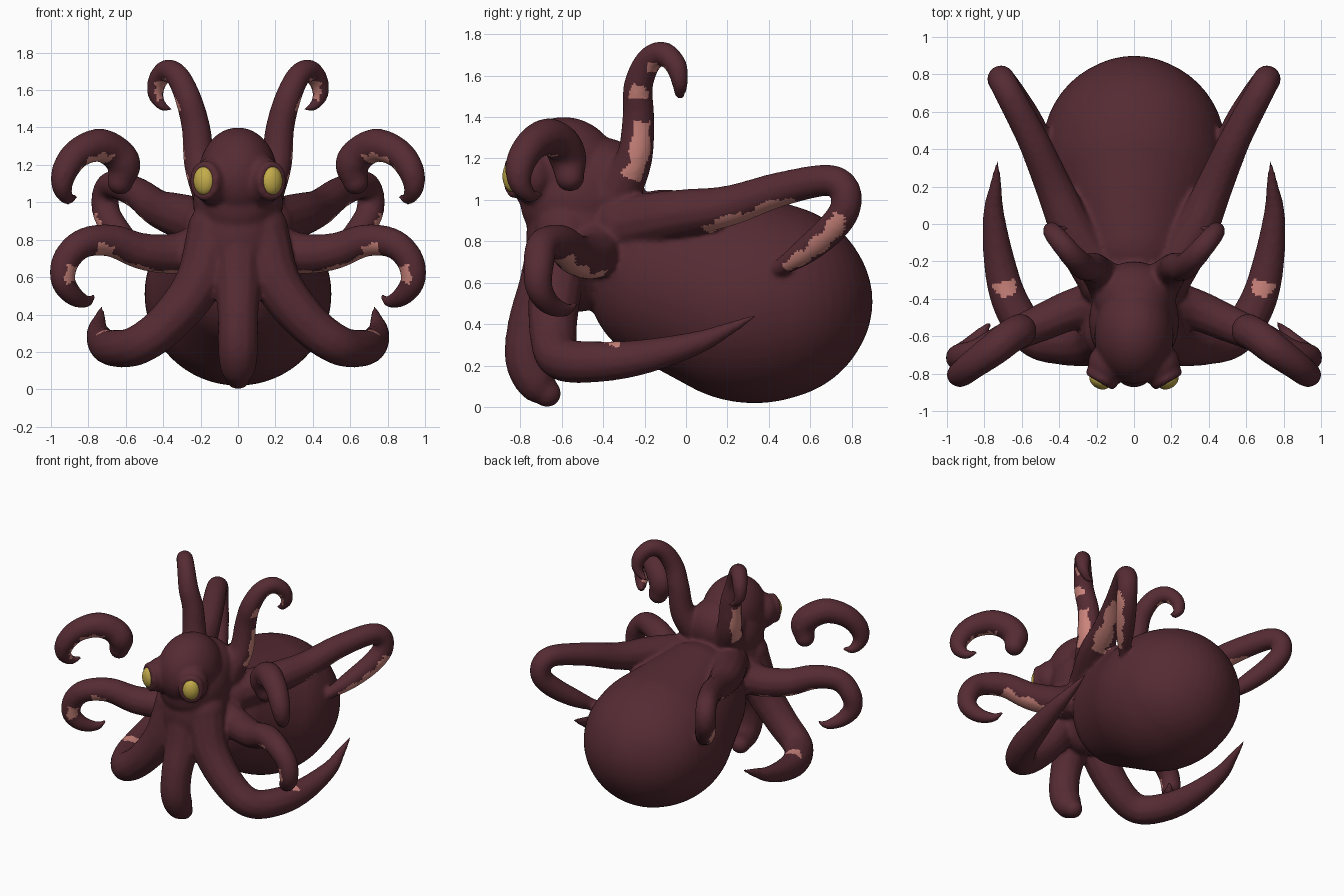
import bpy, bmesh, math
from mathutils import Vector, Matrix, kdtree

cube = bpy.data.objects.get("Cube")
if cube:
    bpy.data.objects.remove(cube, do_unlink=True)


def material(name, color):
    mat = bpy.data.materials.new(name)
    mat.use_nodes = True
    mat.diffuse_color = (*color, 1)
    bsdf = next(n for n in mat.node_tree.nodes if n.type == 'BSDF_PRINCIPLED')
    bsdf.inputs["Base Color"].default_value = (*color, 1)
    bsdf.inputs["Roughness"].default_value = 0.7
    return mat


skin = material("maroon_skin", (0.092, 0.024, 0.033))
sucker = material("pink_sucker", (0.6, 0.23, 0.2))
yellow = material("yellow_eye", (0.55, 0.41, 0.07))


def add_object(name, mesh):
    obj = bpy.data.objects.new(name, mesh)
    bpy.context.collection.objects.link(obj)
    return obj


def smooth_path(points, steps=8):
    """Catmull-Rom samples through (x, y, z, radius) points."""
    pts = [Vector(p) for p in points]
    pts = [2 * pts[0] - pts[1]] + pts + [2 * pts[-1] - pts[-2]]
    out = []
    for a, b, c, d in zip(pts, pts[1:], pts[2:], pts[3:]):
        for i in range(steps):
            t = i / steps
            out.append(0.5 * (2 * b + (c - a) * t + (2 * a - 5 * b + 4 * c - d) * t * t
                              + (3 * b - a - 3 * c + d) * t ** 3))
    out.append(pts[-2])
    for p in out:
        p.w = max(p.w, 0.01)
    return out


# Tentacles on the left side: centre line with radius
horn_arm = [(.12, -.34, 1.02, .12), (.2, -.25, 1.2, .09), (.225, -.23, 1.4, .078),
            (.265, -.23, 1.55, .072), (.32, -.18, 1.67, .065), (.38, -.11, 1.705, .06),
            (.43, -.05, 1.65, .054), (.44, -.03, 1.57, .042), (.4, -.03, 1.51, .026),
            (.36, -.02, 1.5, .012)]
arch_arm = [(.63, -.56, 1.11, .07), (.61, -.57, 1.2, .092), (.66, -.6, 1.27, .092),
            (.75, -.67, 1.305, .09), (.86, -.75, 1.26, .08), (.925, -.8, 1.17, .072),
            (.94, -.8, 1.08, .056), (.91, -.75, 1.02, .035), (.87, -.7, 1.03, .014)]
middle_arm = [(.1, -.43, .8, .15), (.3, -.45, .73, .115), (.5, -.53, .735, .1),
              (.68, -.61, .795, .088), (.83, -.69, .78, .08), (.92, -.71, .69, .075),
              (.935, -.71, .58, .067), (.88, -.66, .5, .055), (.81, -.58, .47, .034),
              (.77, -.53, .5, .012)]
back_arm = [(.16, -.3, .88, .14), (.32, -.05, .93, .12), (.43, .2, .97, .1),
            (.54, .45, 1.05, .085), (.66, .68, 1.095, .077), (.705, .765, 1.05, .075),
            (.705, .765, .95, .075), (.65, .69, .85, .075), (.56, .57, .75, .065),
            (.47, .45, .67, .04)]
lower_arm = [(.12, -.58, .85, .15), (.21, -.63, .57, .13), (.38, -.64, .35, .115),
             (.54, -.6, .235, .107), (.66, -.42, .22, .1), (.72, -.2, .245, .085),
             (.75, .05, .31, .058), (.74, .2, .375, .034), (.73, .33, .44, .01)]
front_arm = [(0, -.6, .9, .15), (0, -.67, .62, .13), (0, -.75, .4, .11),
             (0, -.765, .23, .108), (0, -.72, .12, .098), (0, -.67, .068, .068)]

# Each tentacle with its sucker strips: start, stop, point the suckers face
arms = [(horn_arm, [(.08, .22, (.7, -.1, 1.25)), (.3, .35, (.7, -.2, 1.5)),
                    (.42, .55, (.5, -.1, 1.5)), (.6, .82, (.38, -.15, 1.6))]),
        (arch_arm, [(.3, .5, (.77, -.8, 1.1)), (.56, .85, (.77, -.73, 1.1))]),
        (middle_arm, [(.12, .34, (.62, -.5, .2)), (.34, .41, (.7, -.85, .55)),
                      (.58, .67, (.8, -.85, .6))]),
        (back_arm, [(.17, .37, (.85, .4, 0)), (.68, .97, (.95, .4, .4))]),
        (lower_arm, [(.525, .57, (.68, -.36, .8))])]

curve = bpy.data.curves.new("arm_curves", 'CURVE')
curve.dimensions = '3D'
curve.bevel_depth = 1
curve.bevel_resolution = 4
curve.use_fill_caps = True
bm = bmesh.new()
strips = []


def ball(target, center, radii, rotation=Matrix()):
    mat = Matrix.Translation(center) @ rotation @ Matrix.Diagonal((*radii, 1))
    bmesh.ops.create_uvsphere(target, u_segments=48, v_segments=32, radius=1, matrix=mat)


def add_arm(samples):
    spline = curve.splines.new('POLY')
    spline.points.add(len(samples) - 1)
    for point, s in zip(spline.points, samples):
        point.co = (*s.xyz, 1)
        point.radius = s.w
    for end in (samples[0], samples[-1]):
        ball(bm, end.xyz, [end.w] * 3)


for side in (1, -1):
    for points, ranges in arms:
        samples = smooth_path([(x * side, y, z, r) for x, y, z, r in points])
        add_arm(samples)
        last = len(samples) - 1
        for i, s in enumerate(samples):
            t = i / last
            tangent = (samples[min(i + 1, last)] - samples[max(i - 1, 0)]).xyz.normalized()
            inward = None
            for start, stop, aim in ranges:
                if start <= t <= stop:
                    inward = Vector((aim[0] * side, aim[1], aim[2])) - s.xyz
                    inward = (inward - tangent * inward.dot(tangent)).normalized()
            strips.append((s, inward, t))
add_arm(smooth_path(front_arm))

# Egg-shaped mantle tapering forward into the neck
mantle = [Vector(v) for v in ((0, .33, .51), (.5, .57, .49))]
neck = [Vector(v) for v in ((0, -.1, .63), (.36, .38, .42))]
for i in range(9):
    ball(bm, mantle[0].lerp(neck[0], i / 8), mantle[1].lerp(neck[1], i / 8))
ball(bm, (0, .4, .51), (.49, .495, .475))

# Torso, shoulders and head
ball(bm, (0, -.52, .82), (.25, .25, .36))
ball(bm, (0, -.52, 1.0), (.24, .28, .26))
ball(bm, (0, -.4, 1.1), (.21, .2, .2))
ball(bm, (0, -.59, 1.14), (.212, .265, .26))

# Eye sockets: swollen lid with a raised rim
eye_frames = []
for side, name in ((1, "left_eye"), (-1, "right_eye")):
    facing = Vector((.5 * side, -.87, 0)).normalized()
    turn = facing.to_track_quat('Z', 'Y').to_matrix().to_4x4()
    center = Vector((.172 * side, -.82, 1.115))
    eye_frames.append((name, center + facing * .018, turn))
    ball(bm, center - facing * .08, (.115, .13, .11), turn)
    rim = [center + turn.to_3x3() @ Vector((.068 * math.cos(a), .085 * math.sin(a), .008))
           for a in (i * math.tau / 24 for i in range(25))]
    add_arm([Vector((*p, .025)) for p in rim])

# Fuse everything into one skin
arm_curves = add_object("arm_curves", curve)
graph = bpy.context.evaluated_depsgraph_get()
arm_mesh = bpy.data.meshes.new_from_object(arm_curves.evaluated_get(graph))
bm.from_mesh(arm_mesh)
rough = bpy.data.meshes.new("rough_body")
bm.to_mesh(rough)
bm.free()
bpy.data.objects.remove(arm_curves, do_unlink=True)

body = add_object("octopus_body", rough)
remesh = body.modifiers.new("fuse", 'REMESH')
remesh.mode = 'VOXEL'
remesh.voxel_size = 0.013
relax = body.modifiers.new("relax", 'SMOOTH')
relax.factor = 0.5
relax.iterations = 9
graph = bpy.context.evaluated_depsgraph_get()
mesh = bpy.data.meshes.new_from_object(body.evaluated_get(graph))
body.modifiers.clear()
body.data = mesh
mesh.materials.clear()
mesh.materials.append(skin)
mesh.materials.append(sucker)

# Sucker strips: faces on the chosen side of each tentacle, with a scalloped edge
tree = kdtree.KDTree(len(strips))
for i, strip in enumerate(strips):
    tree.insert(strip[0].xyz, i)
tree.balance()
for face in mesh.polygons:
    co, index, dist = tree.find(face.center)
    s, inward, t = strips[index]
    limit = 0.82 + 0.08 * math.sin(t * 75)
    on_strip = inward is not None and dist < s.w * 1.3 and face.normal.dot(inward) > limit
    face.material_index = int(on_strip)

# Eyeballs
parts = [body]
for name, center, turn in eye_frames:
    eye_bm = bmesh.new()
    ball(eye_bm, center, (.06, .077, .045), turn)
    eye_mesh = bpy.data.meshes.new(name)
    eye_bm.to_mesh(eye_mesh)
    eye_bm.free()
    eye_mesh.materials.append(yellow)
    parts.append(add_object(name, eye_mesh))

for obj in parts:
    for face in obj.data.polygons:
        face.use_smooth = True
